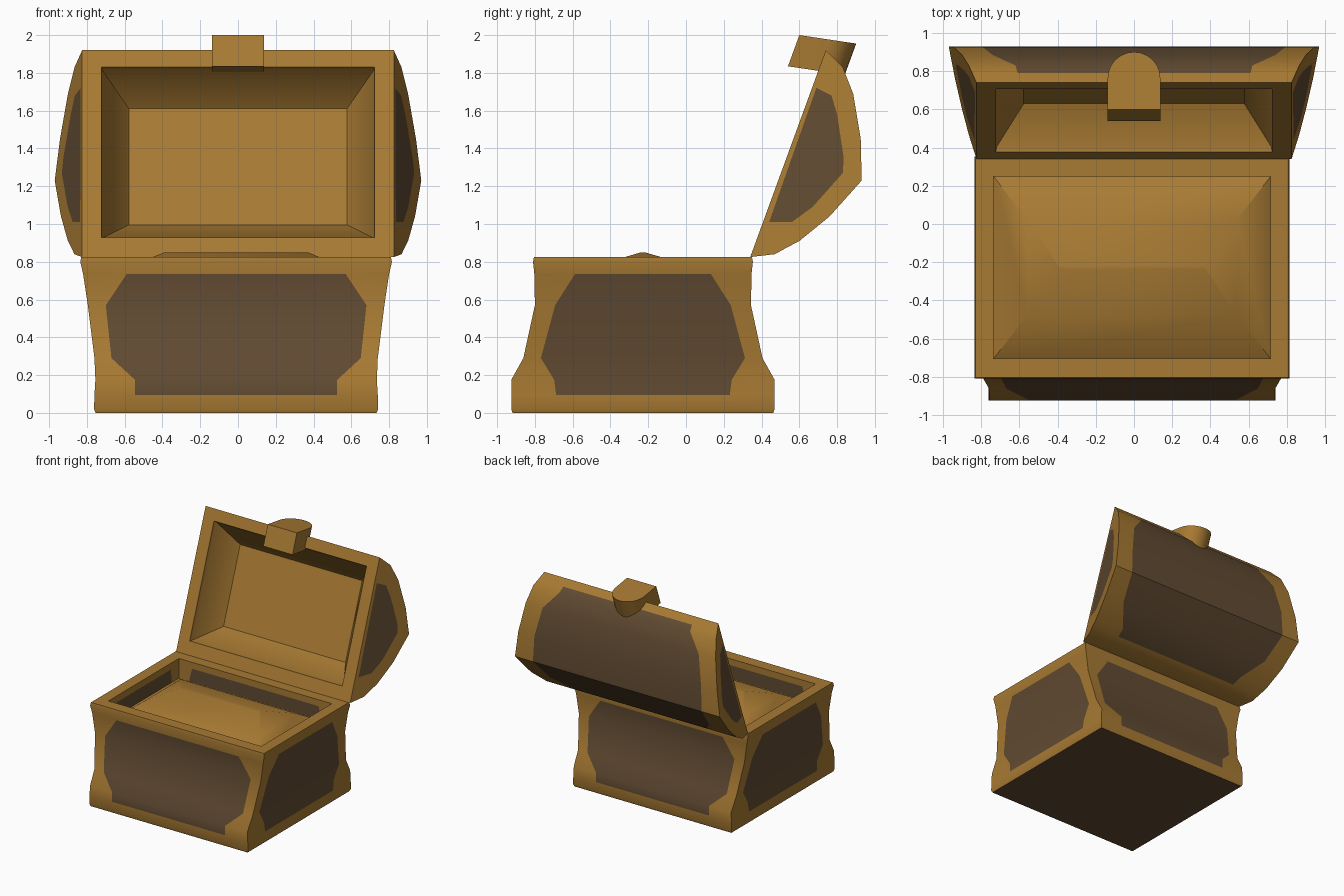
import bpy
import bmesh
import math
from mathutils import Vector

default = bpy.data.objects.get("Cube")
if default:
    bpy.data.objects.remove(default)


def make_material(name, colour):
    mat = bpy.data.materials.new(name)
    mat.use_nodes = True
    rgba = (*colour, 1)
    mat.diffuse_color = rgba
    mat.node_tree.nodes["Principled BSDF"].inputs["Base Color"].default_value = rgba
    return mat


MATERIALS = [make_material("gold trim", (0.39, 0.195, 0.033)),
             make_material("dark wood", (0.12, 0.07, 0.032))]
GOLD, WOOD = range(len(MATERIALS))


def finish(bm, name):
    """Weld, orient and shade a mesh, then place it in the scene."""
    bmesh.ops.remove_doubles(bm, verts=bm.verts, dist=0.0005)
    bmesh.ops.recalc_face_normals(bm, faces=bm.faces)
    mesh = bpy.data.meshes.new(name)
    bm.to_mesh(mesh)
    bm.free()
    for mat in MATERIALS:
        mesh.materials.append(mat)
    obj = bpy.data.objects.new(name, mesh)
    bpy.context.collection.objects.link(obj)
    bpy.ops.object.select_all(action="DESELECT")
    obj.select_set(True)
    bpy.context.view_layer.objects.active = obj
    bpy.ops.object.shade_smooth_by_angle(angle=math.radians(35))
    return obj


def add_face(bm, verts, material=GOLD):
    face = bm.faces.new(verts)
    face.material_index = material
    return face


def add_ring(bm, points):
    return [bm.verts.new(p) for p in points]


def bridge(bm, ring_a, ring_b, rule=lambda k: GOLD):
    """Join two closed rings with quads coloured by their position."""
    count = len(ring_a)
    for k in range(count):
        n = (k + 1) % count
        add_face(bm, (ring_a[k], ring_a[n], ring_b[n], ring_b[k]), rule(k))


def rectangle(hx, hy):
    return [(-hx, -hy), (hx, -hy), (hx, hy), (-hx, hy)]


def panelled_rectangle(hx, hy, px, py):
    """Rectangle whose sides are each split into border, panel, border."""
    return [(-hx, -hy), (-px, -hy), (px, -hy), (hx, -hy), (hx, -py), (hx, py),
            (hx, hy), (px, hy), (-px, hy), (-hx, hy), (-hx, py), (-hx, -py)]


# Chest body: outer wall, rim and inner wall in one loft
BODY_X, BODY_Y = -0.01, -0.228
# height, half width, half depth, panel half width, panel half depth, panel above
body_rings = [
    (0, 0.744, 0.69, 0.535, 0.46, False),
    (0.02, 0.752, 0.697, 0.535, 0.46, False),
    (0.095, 0.75, 0.697, 0.535, 0.46, True),
    (0.175, 0.745, 0.697, 0.535, 0.47, True),
    (0.29, 0.75, 0.633, 0.66, 0.54, True),
    (0.57, 0.785, 0.572, 0.69, 0.465, True),
    (0.735, 0.81, 0.575, 0.58, 0.36, False),
    (0.8, 0.825, 0.582, 0.58, 0.36, False),
    (0.825, 0.82, 0.577, 0.58, 0.36, False),
    (0.825, 0.725, 0.477, 0.58, 0.36, False),
    (0.77, 0.725, 0.477, 0.6, 0.37, True),
    (0.65, 0.725, 0.477, 0.63, 0.38, False),
]
bm = bmesh.new()
previous = None
for z, hx, hy, px, py, panel in body_rings:
    ring = add_ring(bm, [(x + BODY_X, y + BODY_Y, z)
                         for x, y in panelled_rectangle(hx, hy, px, py)])
    if previous:
        bridge(bm, previous, ring,
               lambda k: WOOD if panel_below and k % 3 == 1 else GOLD)
    else:
        add_face(bm, ring, WOOD)
    previous, panel_below = ring, panel
add_face(bm, previous)
finish(bm, "chest_body")

# Heaped contents: a low hipped mound
bm = bmesh.new()
previous = None
for z, hx, hy in [(0.655, 0.725, 0.477), (0.78, 0.55, 0.25), (0.85, 0.38, 0.01)]:
    ring = add_ring(bm, [(x + BODY_X, y + BODY_Y, z) for x, y in rectangle(hx, hy)])
    if previous:
        bridge(bm, previous, ring)
    else:
        add_face(bm, ring)
    previous = ring
add_face(bm, previous)
finish(bm, "treasure_mound")

# Lid: tilted open about the hinge; the ends flare with depth
HINGE = Vector((0.34, 0.825))
RIM_TOP = Vector((0.74, 1.92))
ALONG = (RIM_TOP - HINGE).normalized()
INTO = Vector((ALONG.y, -ALONG.x))
LENGTH = (RIM_TOP - HINGE).length


def half_width(point):
    return 0.825 + 0.35 * (Vector(point) - HINGE).dot(INTO)


# outer profile, matching end panel outline, half width of the curved panel
lid_sections = [
    (HINGE, (0.44, 1.01), 0.6),
    ((0.47, 0.84), (0.48, 1.01), 0.6),
    ((0.53, 0.873), (0.52, 1.01), 0.61),
    ((0.6, 0.91), (0.56, 1.01), 0.62),
    ((0.76, 1.04), (0.67, 1.09), 0.75),
    ((0.93, 1.23), (0.83, 1.27), 0.8),
    ((0.925, 1.45), (0.835, 1.35), 0.79),
    ((0.885, 1.69), (0.8, 1.58), 0.74),
    ((0.83, 1.83), (0.77, 1.68), 0.62),
    ((0.79, 1.87), (0.73, 1.7), 0.61),
    (RIM_TOP, (0.69, 1.72), 0.6),
]
bm = bmesh.new()
rows = []
for outer, inner, panel in lid_sections:
    w = half_width(outer)
    rows.append(add_ring(bm, [(x, *outer) for x in (-w, -panel, panel, w)]))
last = len(rows) - 1
for i in range(last):
    for k in range(3):
        wood = k == 1 and 2 <= i < last - 2 + 1
        add_face(bm, (rows[i][k], rows[i][k + 1], rows[i + 1][k + 1], rows[i + 1][k]),
                 WOOD if wood else GOLD)
for side, column in ((-1, 0), (1, 3)):
    end_panel = add_ring(bm, [(side * half_width(inner), *inner)
                              for outer, inner, panel in lid_sections])
    bridge(bm, [row[column] for row in rows], end_panel)
    add_face(bm, end_panel, WOOD)

# Lid rim and tapered hollow: half width, start and end along the lid, depth
previous = None
for hx, start, end, depth in [(0.825, 0, LENGTH, 0), (0.723, 0.11, 1.07, 0),
                              (0.72, 0.115, 1.065, 0.025), (0.578, 0.26, 0.915, 0.214)]:
    points = []
    for x, t in ((-hx, start), (hx, start), (hx, end), (-hx, end)):
        points.append((x, *(HINGE + ALONG * t + INTO * depth)))
    ring = add_ring(bm, points)
    if previous:
        bridge(bm, previous, ring)
    previous = ring
add_face(bm, previous)
finish(bm, "lid")

# Latch: a block with a rounded back, tilted with the lid
RADIUS, STRAIGHT = 0.138, 0.166
TOP_FRONT = Vector((0.6, 2.0))
BACKWARD = Vector((0.99, -0.148))
DROP = Vector((-0.06, -0.165))
outline = [(-RADIUS, 0), (RADIUS, 0)]
STEPS = 12
for i in range(STEPS + 1):
    a = math.pi * i / STEPS
    outline.append((RADIUS * math.cos(a), STRAIGHT + RADIUS * math.sin(a)))
bm = bmesh.new()
top, bottom = [add_ring(bm, [(x, *(TOP_FRONT + BACKWARD * b + DROP * drop))
                             for x, b in outline]) for drop in (0, 1)]
bridge(bm, top, bottom)
add_face(bm, top)
add_face(bm, bottom)
finish(bm, "latch")
